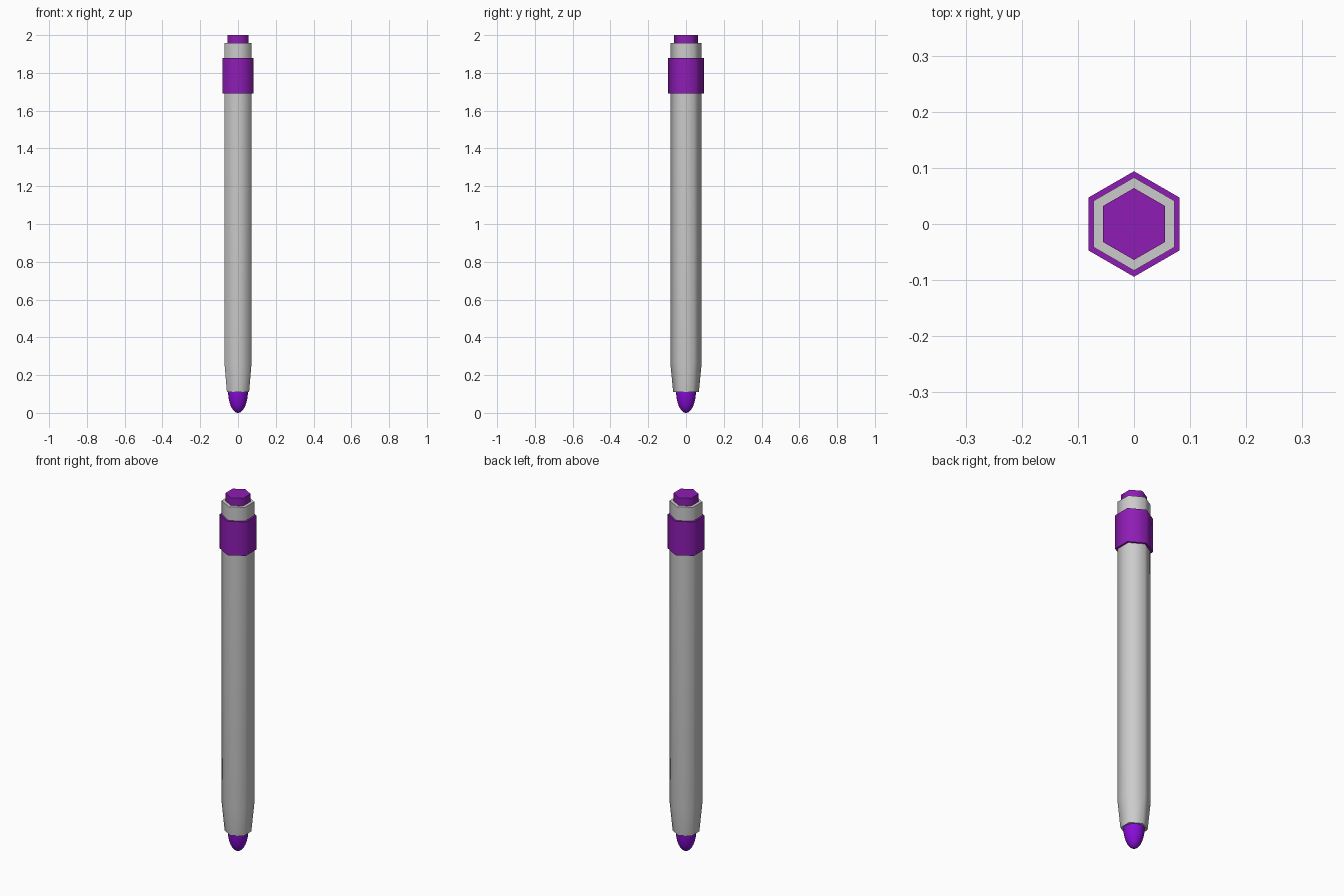
import bpy, bmesh, math

if "Cube" in bpy.data.objects:
    bpy.data.objects.remove(bpy.data.objects["Cube"])


def material(name, rgb):
    m = bpy.data.materials.new(name)
    m.diffuse_color = (*rgb, 1)
    m.use_nodes = True
    m.node_tree.nodes["Principled BSDF"].inputs["Base Color"].default_value = m.diffuse_color
    return m


def lathe(name, profile, sides, mat=None, angle=70):
    """Stack rings of (radius, z) with a vertex on the y axis; cap both ends."""
    bm = bmesh.new()
    rings = []
    for r, z in profile:
        ring = []
        for i in range(sides):
            a = math.pi / 2 + math.tau * i / sides
            ring.append(bm.verts.new((r * math.cos(a), r * math.sin(a), z)))
        rings.append(ring)
    for low, high in zip(rings, rings[1:]):
        for i in range(sides):
            j = (i + 1) % sides
            bm.faces.new((low[i], low[j], high[j], high[i]))
    bm.faces.new(rings[0][::-1])
    bm.faces.new(rings[-1])
    bmesh.ops.remove_doubles(bm, verts=bm.verts, dist=1e-5)
    bmesh.ops.recalc_face_normals(bm, faces=bm.faces)
    mesh = bpy.data.meshes.new(name)
    bm.to_mesh(mesh)
    bm.free()
    ob = bpy.data.objects.new(name, mesh)
    bpy.context.collection.objects.link(ob)
    if mat:
        mesh.materials.append(mat)
    bpy.ops.object.select_all(action='DESELECT')
    ob.select_set(True)
    bpy.context.view_layer.objects.active = ob
    bpy.ops.object.shade_smooth_by_angle(angle=math.radians(angle))
    return ob


purple = material("purple", (0.27, 0.012, 0.46))
violet = material("violet", (0.25, 0.004, 0.68))

# Hexagonal barrel, tapering towards the tip
lathe("barrel", [(0.068, 0.11), (0.083, 0.265), (0.083, 1.957)], 6)

# Purple collar and end button
lathe("collar", [(0.094, 1.69), (0.094, 1.88)], 6, purple)
lathe("end_button", [(0.064, 1.94), (0.064, 2.0)], 6, purple)

# Rounded tip: half ellipsoid tucked into the barrel
tip = []
for k in range(13):
    t = math.radians(2 + 88 * k / 12)
    tip.append((0.053 * math.sin(t), 0.12 * (1 - math.cos(t)) / (1 - math.cos(math.pi / 2))))
tip[0] = (tip[0][0], 0.0)
lathe("tip", tip, 32, violet)
